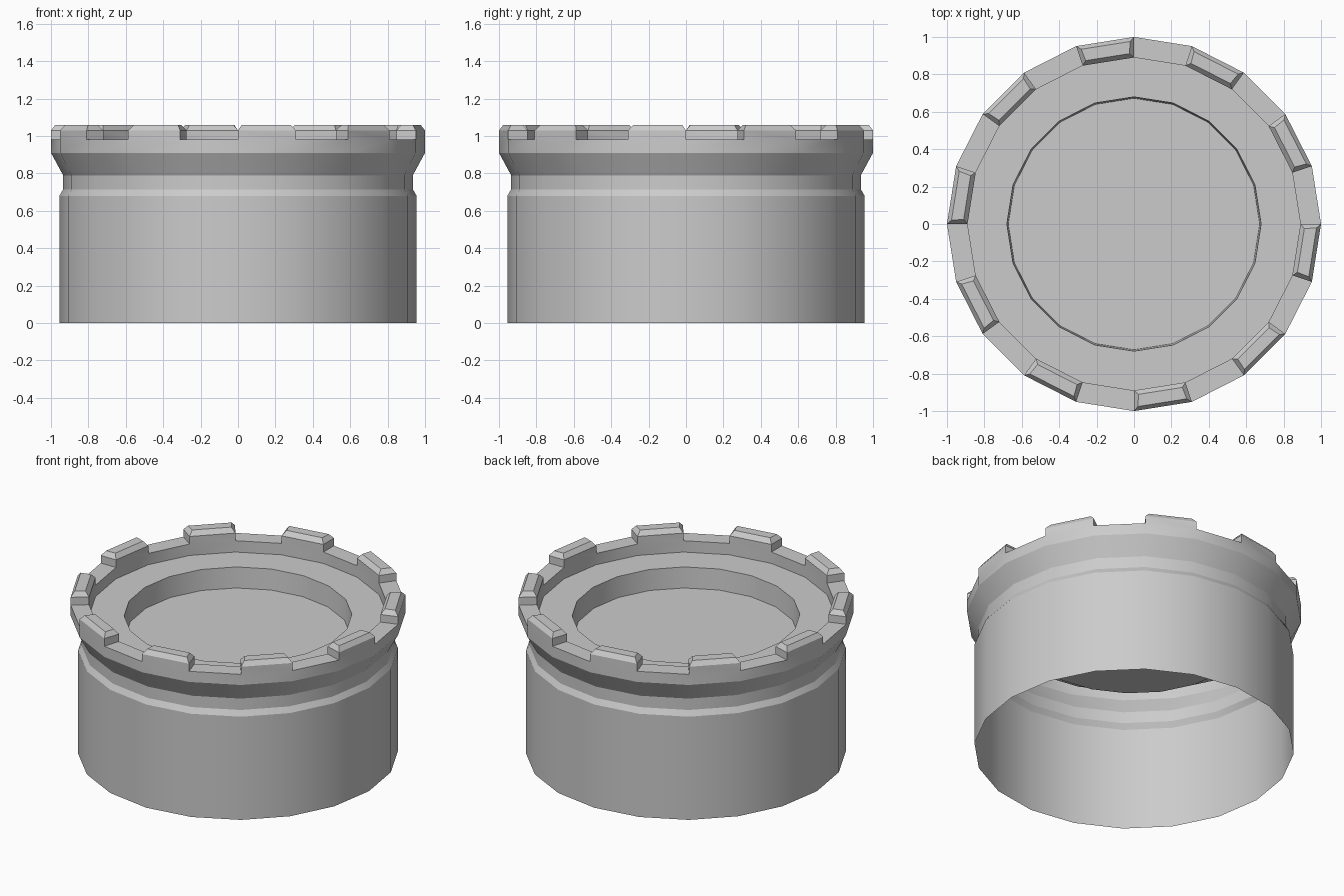
import bpy, bmesh, math
from mathutils import Vector

if "Cube" in bpy.data.objects:
    bpy.data.objects.remove(bpy.data.objects["Cube"])

SIDES = 20
# (radius, height) outline from the open bottom, over the rim, into the recess
PROFILE = [(0.955, 0), (0.955, 0.68), (0.935, 0.715), (0.935, 0.79),
           (1.0, 0.91), (1.0, 0.98), (0.89, 0.98), (0.89, 0.905),
           (0.68, 0.905), (0.672, 0.77)]
RIM = 5  # profile segment that forms the flat rim top


def ring(bm, r, z):
    step = 2 * math.pi / SIDES
    return [bm.verts.new((r * math.cos(i * step), r * math.sin(i * step), z))
            for i in range(SIDES)]


bm = bmesh.new()

# Lathed shell: body wall, groove, flared collar, rim, ledge and recess
rings = [ring(bm, r, z) for r, z in PROFILE]
rim_faces = []
for k in range(len(rings) - 1):
    a, b = rings[k], rings[k + 1]
    for i in range(SIDES):
        j = (i + 1) % SIDES
        f = bm.faces.new((a[i], a[j], b[j], b[i]))
        if k == RIM:
            rim_faces.append(f)
bm.faces.new(rings[-1])  # recess floor

# Ten teeth with chamfered tops on every second rim face
for f in rim_faces[1::2]:
    top = bmesh.ops.extrude_discrete_faces(bm, faces=[f])["faces"][0]
    bmesh.ops.translate(bm, verts=top.verts, vec=Vector((0, 0, 0.05)))
    bmesh.ops.inset_individual(bm, faces=[top], thickness=0.032, depth=0)
    bmesh.ops.translate(bm, verts=top.verts, vec=Vector((0, 0, 0.03)))

mesh = bpy.data.meshes.new("notched_cup")
bm.to_mesh(mesh)
bm.free()
cup = bpy.data.objects.new("notched_cup", mesh)
bpy.context.collection.objects.link(cup)

# Smooth round walls, crisp steps
bpy.context.view_layer.objects.active = cup
cup.select_set(True)
bpy.ops.object.shade_smooth_by_angle(angle=math.radians(25))
